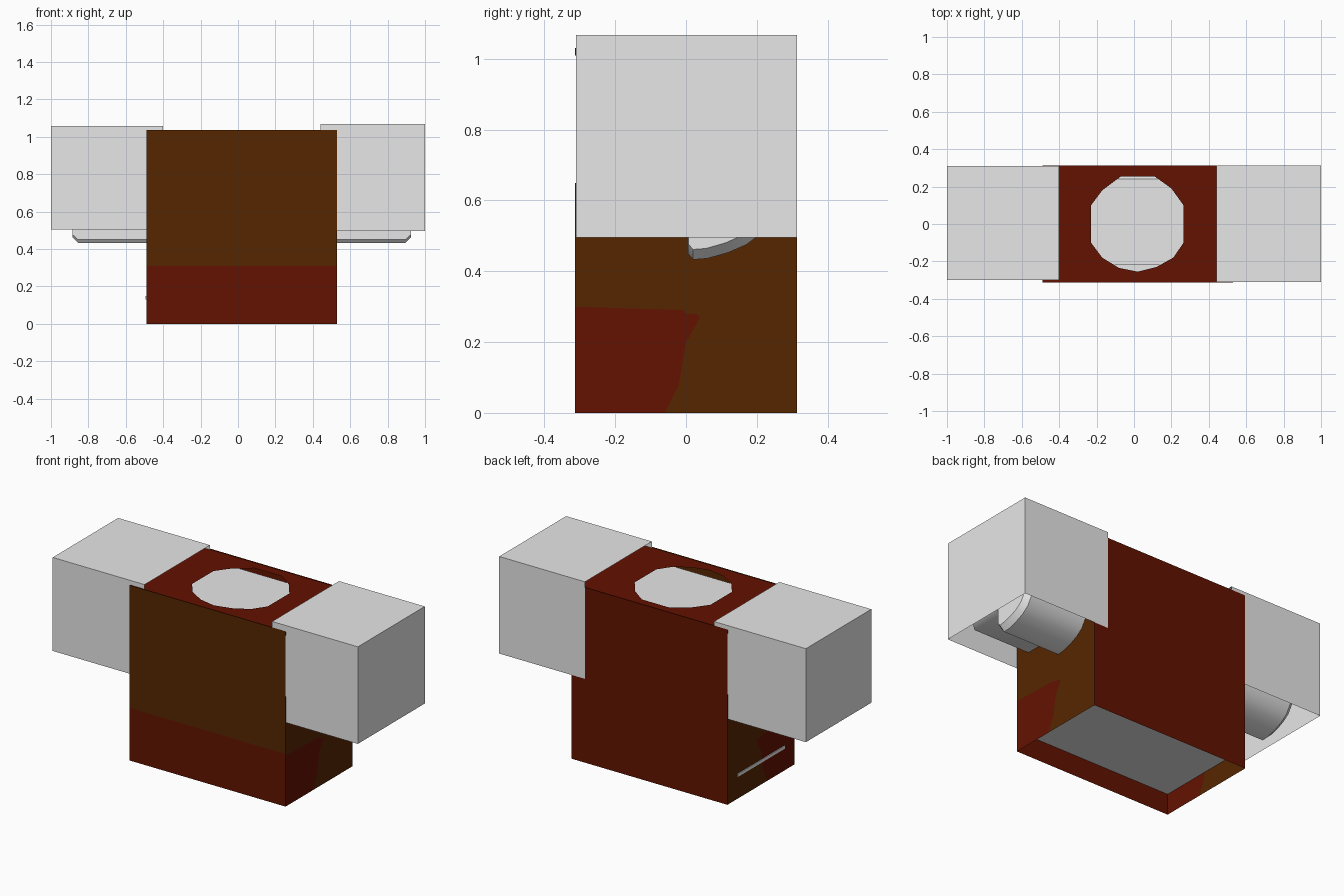
import bpy, bmesh, math

if "Cube" in bpy.data.objects:
    bpy.data.objects.remove(bpy.data.objects["Cube"])


def material(name, rgb):
    m = bpy.data.materials.new(name)
    m.diffuse_color = (*rgb, 1)
    m.use_nodes = True
    m.node_tree.nodes["Principled BSDF"].inputs["Base Color"].default_value = m.diffuse_color
    return m


GREY = material("light grey", (0.8, 0.8, 0.8))
BROWN = material("dark brown", (0.094, 0.019, 0.0))
RED = material("rust red", (0.124, 0.006, 0.0))


def add(name, verts, faces, mats, indices=None):
    me = bpy.data.meshes.new(name)
    me.from_pydata(verts, [], faces)
    for m in mats:
        me.materials.append(m)
    if indices:
        for p, i in zip(me.polygons, indices):
            p.material_index = i
    ob = bpy.data.objects.new(name, me)
    bpy.context.collection.objects.link(ob)
    return ob


def box(name, x0, x1, y0, y1, z0, z1, mat, missing=()):
    v = [(x, y, z) for z in (z0, z1) for x, y in ((x0, y0), (x1, y0), (x1, y1), (x0, y1))]
    f = {"top": (4, 5, 6, 7), "front": (0, 1, 5, 4), "right": (1, 2, 6, 5),
         "back": (2, 3, 7, 6), "left": (3, 0, 4, 7), "bottom": (3, 2, 1, 0)}
    return add(name, v, [q for k, q in f.items() if k not in missing], [mat])


X0, X1, Y, TOP = -0.49, 0.53, 0.313, 1.035

# front panel: red band below, brown above
add("front_panel",
    [(x, -Y, z) for z in (0, 0.31, TOP) for x in (X0, X1)],
    [(0, 1, 3, 2), (2, 3, 5, 4)], [BROWN, RED], [1, 0])

# back panel
add("back_panel", [(X1, Y, 0), (X0, Y, 0), (X0, Y, TOP), (X1, Y, TOP)], [(0, 1, 2, 3)], [RED])

# side panels: red patch with an uneven border, and a thin strip above the opening
border = [(-0.06, 0), (-0.02, 0.08), (0.0, 0.2), (0.04, 0.27), (0.03, 0.28), (0.0, 0.28),
          (-0.01, 0.29), (-Y, 0.3)]
red_part = [(-Y, 0)] + border
brown_part = [(Y, 0), (Y, 0.65), (-Y, 0.65)] + border[::-1]
strip = [(-Y, 1.01), (Y, 1.01), (Y, 1.03), (-Y, 1.03)]
for name, x, s in (("left_panel", X0, -1), ("right_panel", X1, 1)):
    pts, faces = [], []
    for part in (red_part, brown_part, strip):
        f = list(range(len(pts), len(pts) + len(part)))
        faces.append(f if s > 0 else f[::-1])
        pts += [(x, a, b) for a, b in part]
    add(name, pts, faces, [BROWN, RED], [1, 0, 0])

# top panel with a rounded opening
hole = [(-0.23, 0.1), (-0.17, 0.18), (-0.07, 0.255), (0.11, 0.255), (0.2, 0.19), (0.265, 0.1),
        (0.265, -0.1), (0.21, -0.18), (0.12, -0.23), (0.02, -0.255), (-0.08, -0.235),
        (-0.17, -0.18), (-0.23, -0.1)]
rim = [(X0, -Y), (X1, -Y), (X1, Y), (X0, Y)]
bm = bmesh.new()
edges = []
for loop in (rim, hole):
    vs = [bm.verts.new((x, y, 1.03)) for x, y in loop]
    edges += [bm.edges.new((a, b)) for a, b in zip(vs, vs[1:] + vs[:1])]
bmesh.ops.triangle_fill(bm, use_beauty=True, use_dissolve=False, edges=edges, normal=(0, 0, 1))
for f in bm.faces:
    f.normal_update()
    if f.normal.z < 0:
        f.normal_flip()
top = add("top_panel", [], [], [RED])
bm.to_mesh(top.data)
bm.free()

# grey floor sheet facing down, with a thin tab through the left panel
add("floor_sheet", [(x, y, 0.122) for x, y in rim], [(3, 2, 1, 0)], [GREY])
box("floor_tab", X0 - 0.004, X0 + 0.01, -0.22, 0.22, 0.13, 0.148, GREY)

# side boxes, open underneath and towards the middle
box("left_box", -1.0, -0.40, -0.30, 0.310, 0.505, 1.057, GREY, ("bottom", "right"))
box("right_box", 0.44, 1.0, -0.31, 0.314, 0.495, 1.068, GREY, ("bottom", "left"))

# cross beam: flat top, rounded lower back half, chamfered ends
profile = [(0.005, 0.55), (0.005, 0.45), (0.02, 0.433), (0.06, 0.436), (0.12, 0.453),
           (0.17, 0.475), (0.21, 0.505), (0.245, 0.56), (0.26, 0.63), (0.26, 0.985),
           (0.24, 1.01), (-0.22, 1.01), (-0.22, 0.55)]
n = len(profile)
verts = []
for x, k in ((-0.885, 0.9), (-0.855, 1), (0.895, 1), (0.925, 0.9)):
    verts += [(x, 0.02 + (a - 0.02) * k, 0.72 + (b - 0.72) * k) for a, b in profile]
faces = [(r * n + i, r * n + (i + 1) % n, (r + 1) * n + (i + 1) % n, (r + 1) * n + i)
         for r in range(3) for i in range(n)]
faces += [list(range(n))[::-1], list(range(3 * n, 4 * n))]
beam = add("cross_beam", verts, faces, [GREY])
bm = bmesh.new()
bm.from_mesh(beam.data)
bmesh.ops.recalc_face_normals(bm, faces=bm.faces)
bm.to_mesh(beam.data)
bm.free()
bpy.ops.object.select_all(action="DESELECT")
beam.select_set(True)
bpy.context.view_layer.objects.active = beam
bpy.ops.object.shade_smooth_by_angle(angle=math.radians(35))
